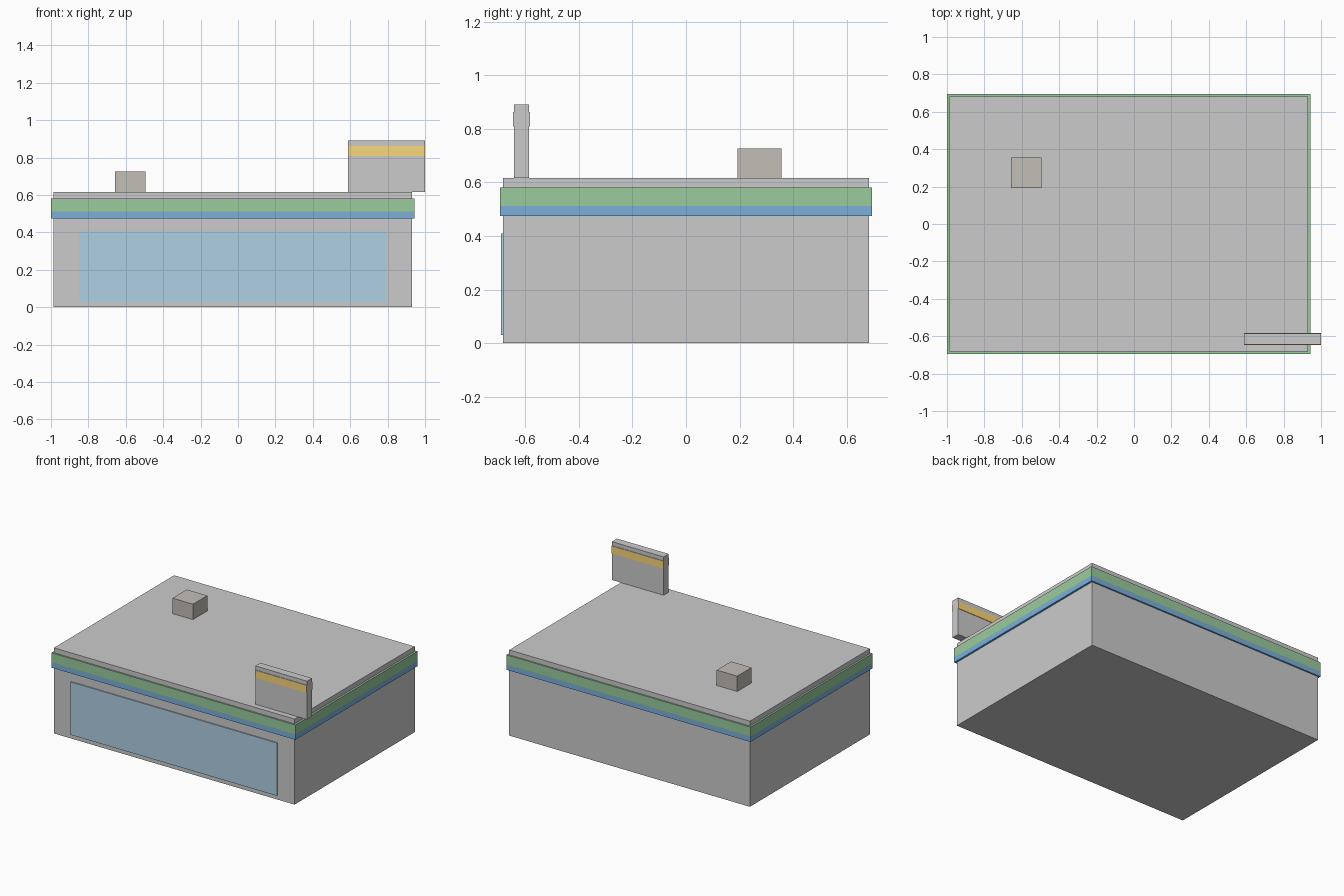
import bpy

if "Cube" in bpy.data.objects:
    bpy.data.objects.remove(bpy.data.objects["Cube"])


def material(name, rgb):
    mat = bpy.data.materials.new(name)
    mat.diffuse_color = (*rgb, 1.0)
    mat.use_nodes = True
    mat.node_tree.nodes["Principled BSDF"].inputs["Base Color"].default_value = mat.diffuse_color
    return mat


def box(name, x, y, z, mat=None):
    """Box spanning the given (min, max) ranges."""
    spans = (x, y, z)
    bpy.ops.mesh.primitive_cube_add(size=1, location=[(a + b) / 2 for a, b in spans])
    ob = bpy.context.object
    ob.name = name
    ob.scale = [b - a for a, b in spans]
    bpy.ops.object.transform_apply(location=False, rotation=False, scale=True)
    if mat:
        ob.data.materials.append(mat)
    return ob


green = material("green_trim", (0.32, 0.60, 0.34))
blue = material("blue_trim", (0.20, 0.43, 0.70))
glass = material("window_glass", (0.43, 0.63, 0.77))
orange = material("orange_stripe", (0.95, 0.68, 0.20))
vent = material("roof_unit_grey", (0.54, 0.51, 0.47))

# Main building block and front window
box("building_body", (-0.987, 0.929), (-0.683, 0.683), (0, 0.616))
box("front_window", (-0.849, 0.793), (-0.691, -0.675), (0.03, 0.41), glass)

# Two-colour fascia band around the roof edge
band_x, band_y = (-1.0, 0.943), (-0.694, 0.694)
box("fascia_blue", band_x, band_y, (0.474, 0.513), blue)
box("fascia_green", band_x, band_y, (0.513, 0.581), green)

# Roof unit
box("roof_unit", (-0.657, -0.494), (0.193, 0.356), (0.616, 0.727), vent)

# Sign board overhanging the corner, striped on both faces
box("sign_board", (0.588, 1.0), (-0.643, -0.586), (0.616, 0.892))
for side, y in (("front", (-0.647, -0.643)), ("back", (-0.586, -0.582))):
    box("sign_stripe_" + side, (0.588, 1.0), y, (0.809, 0.863), orange)
